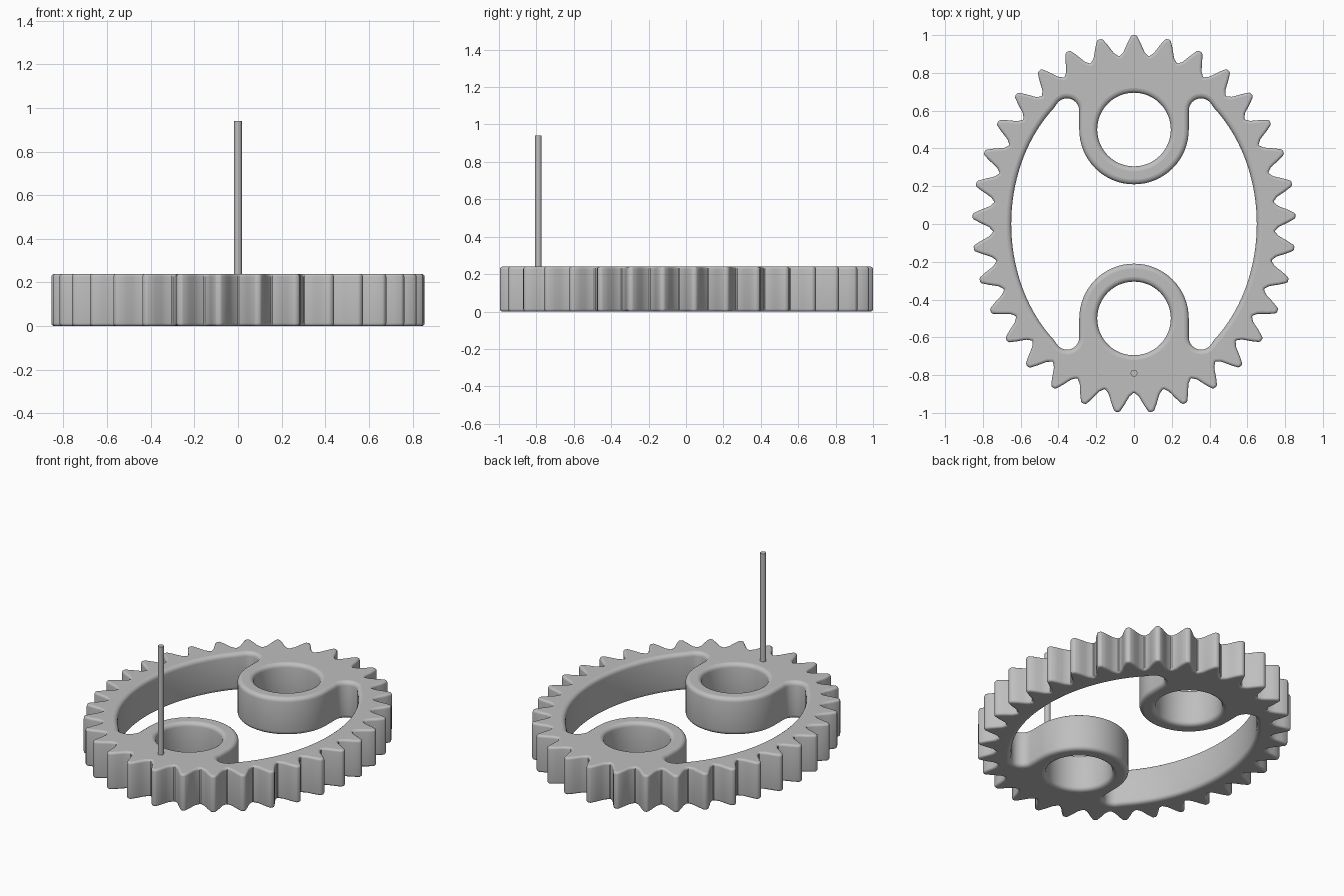
import bpy, bmesh
from math import sin, cos, pi, radians, hypot
from mathutils import Vector

cube = bpy.data.objects.get("Cube")
if cube:
    bpy.data.objects.remove(cube, do_unlink=True)

grey = bpy.data.materials.new("plain grey")
grey.use_nodes = True
grey.diffuse_color = (0.52, 0.52, 0.52, 1)
grey.node_tree.nodes["Principled BSDF"].inputs["Base Color"].default_value = grey.diffuse_color

HEIGHT, TEETH = 0.24, 33
ROOT_X, ROOT_Y = 0.745, 0.89
FOCUS = 0.5


def arc(cx, cy, rx, ry, start, end, steps):
    angles = [radians(start + (end - start) * i / steps) for i in range(steps + 1)]
    return [Vector((cx + rx * cos(a), cy + ry * sin(a))) for a in angles]


def gear_outline():
    """Teeth spaced evenly by arc length round the root ellipse, counter-clockwise."""
    n = 3960
    path = arc(0, 0, ROOT_X, ROOT_Y, 90, 450, n)
    length = [0]
    for a, b in zip(path, path[1:]):
        length.append(length[-1] + (b - a).length)
    flank = [(0.075, 0), (0.056, 0.02), (0.046, 0.042), (0.034, 0.07), (0.016, 0.105), (0.008, 0.11)]
    profile = [(-u, h) for u, h in flank] + [(u, h) for u, h in reversed(flank)]
    outline, j = [], 0
    for k in range(TEETH):
        while length[j] < length[-1] * k / TEETH:
            j += 1
        p = path[j]
        out = Vector((p.x / ROOT_X ** 2, p.y / ROOT_Y ** 2)).normalized()
        along = Vector((-out.y, out.x))
        outline += [p + along * u + out * h for u, h in profile]
    return outline


def pocket_outline():
    """Central window that wraps round both bosses, clockwise."""
    quarter = arc(0, FOCUS, 0.29, 0.29, -90, 0, 16)
    quarter += arc(0.355, 0.60, 0.065, 0.065, 180, 45, 12)
    quarter += arc(0, 0, 0.65, 0.81, 49, 0, 20)
    right = quarter + [Vector((p.x, -p.y)) for p in reversed(quarter[:-1])]
    return right + [Vector((-p.x, p.y)) for p in reversed(right[1:-1])]


def inset(loop, d):
    """Move a loop into the material, which lies on its left."""
    result = []
    for i, p in enumerate(loop):
        a = (p - loop[i - 1]).normalized()
        b = (loop[(i + 1) % len(loop)] - p).normalized()
        na, nb = Vector((-a.y, a.x)), Vector((-b.y, b.x))
        result.append(p + (na + nb) * d / (1 + na.dot(nb)))
    return result


def add_wall(bm, loop, bevel, segments=4):
    """Upright wall with rounded edges; returns the bottom and top rim edges."""
    steps = [radians(90 * i / segments) for i in range(segments + 1)]
    levels = [(bevel * (1 - sin(a)), bevel * (1 - cos(a))) for a in steps]
    levels += [(d, HEIGHT - z) for d, z in reversed(levels)]
    rings = [[bm.verts.new((p.x, p.y, z)) for p in inset(loop, d)] for d, z in levels]
    n = len(loop)
    for low, high in zip(rings, rings[1:]):
        for i in range(n):
            j = (i + 1) % n
            bm.faces.new((low[i], low[j], high[j], high[i]))
    return [[bm.edges.get((r[i], r[(i + 1) % n])) for i in range(n)] for r in (rings[0], rings[-1])]


def finish(bm, name):
    bmesh.ops.recalc_face_normals(bm, faces=bm.faces[:])
    mesh = bpy.data.meshes.new(name)
    bm.to_mesh(mesh)
    bm.free()
    mesh.materials.append(grey)
    obj = bpy.data.objects.new(name, mesh)
    bpy.context.collection.objects.link(obj)
    bpy.ops.object.select_all(action='DESELECT')
    obj.select_set(True)
    bpy.context.view_layer.objects.active = obj
    bpy.ops.object.shade_smooth_by_angle(angle=radians(32))
    for face in mesh.polygons:
        if abs(face.normal.z) > 0.999:
            face.use_smooth = False
    return obj


# Elliptical gear plate with window and two bearing holes
bm = bmesh.new()
bottom, top = [], []
walls = [(gear_outline(), 0.014), (pocket_outline(), 0.025)]
walls += [(arc(0, y, 0.195, 0.195, 360, 0, 48)[:-1], 0.025) for y in (FOCUS, -FOCUS)]
for loop, bevel in walls:
    low, high = add_wall(bm, loop, bevel)
    bottom += low
    top += high
for rim in (bottom, top):
    bmesh.ops.triangle_fill(bm, use_beauty=True, use_dissolve=False, edges=rim)
finish(bm, "elliptical_gear")

# Thin upright pin
bm = bmesh.new()
bmesh.ops.create_cone(bm, cap_ends=True, segments=16, radius1=0.018, radius2=0.018, depth=0.74)
pin = finish(bm, "upright_pin")
pin.location = (0, -0.79, 0.57)
